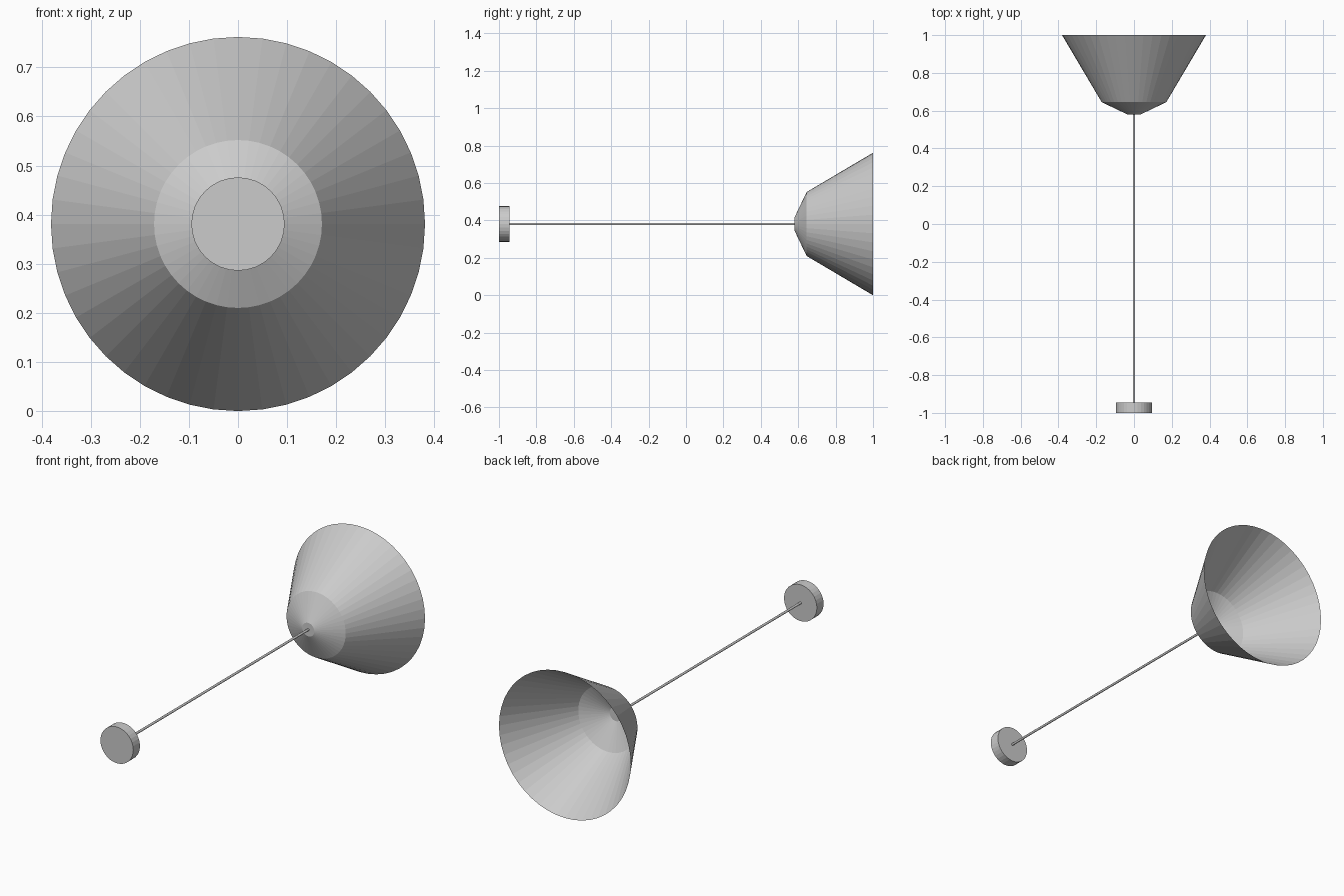
import bpy, bmesh
from math import sin, cos, tau

if "Cube" in bpy.data.objects:
    bpy.data.objects.remove(bpy.data.objects["Cube"])

AXIS_Z = 0.381


def lathe(name, profile, sides, cap_start=False, cap_end=False):
    """Revolve (y, radius) points around the horizontal lamp axis."""
    bm = bmesh.new()
    rings = [[bm.verts.new((r * cos(tau * i / sides), y, AXIS_Z + r * sin(tau * i / sides)))
              for i in range(sides)] for y, r in profile]
    for a, b in zip(rings, rings[1:]):
        for i in range(sides):
            j = (i + 1) % sides
            bm.faces.new((a[i], a[j], b[j], b[i]))
    if cap_start:
        bm.faces.new(rings[0])
    if cap_end:
        bm.faces.new(rings[-1])
    bmesh.ops.recalc_face_normals(bm, faces=bm.faces)
    mesh = bpy.data.meshes.new(name)
    bm.to_mesh(mesh)
    bm.free()
    obj = bpy.data.objects.new(name, mesh)
    bpy.context.collection.objects.link(obj)
    return obj


# Open shade: small flat top, shallow shoulder, wide flare
lathe("shade", [(0.58, 0.035), (0.645, 0.171), (1.0, 0.381)], 48, cap_start=True)

# Thin suspension rod
lathe("rod", [(-0.945, 0.006), (0.582, 0.006)], 16, True, True)

# Round ceiling mount
lathe("ceiling_mount", [(-1.0, 0.095), (-0.945, 0.095)], 32, True, True)
